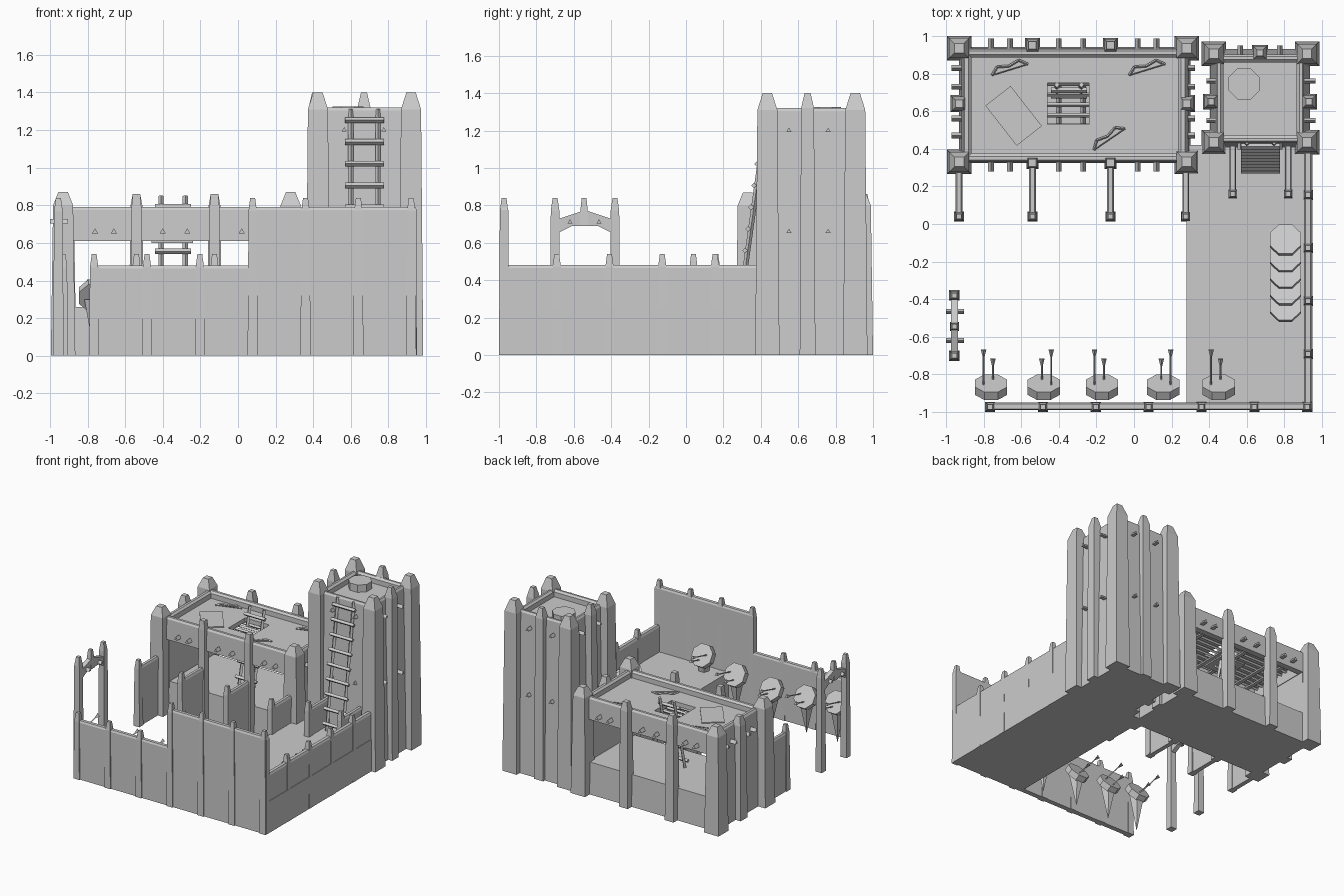
import bpy, bmesh, math
from mathutils import Vector, Matrix

if "Cube" in bpy.data.objects:
    bpy.data.objects.remove(bpy.data.objects["Cube"])


def finish(name, bm):
    bmesh.ops.recalc_face_normals(bm, faces=bm.faces)
    me = bpy.data.meshes.new(name)
    bm.to_mesh(me)
    bm.free()
    ob = bpy.data.objects.new(name, me)
    bpy.context.collection.objects.link(ob)
    return ob


def loft(name, cx, cy, sections):
    """Rectangular rings (z, half x, half y) joined and capped."""
    bm = bmesh.new()
    rings = [[bm.verts.new((cx + sx * hx, cy + sy * hy, z))
              for sx, sy in ((-1, -1), (1, -1), (1, 1), (-1, 1))] for z, hx, hy in sections]
    for a, b in zip(rings, rings[1:]):
        for i in range(4):
            j = (i + 1) % 4
            bm.faces.new((a[i], a[j], b[j], b[i]))
    bm.faces.new(rings[0][::-1])
    bm.faces.new(rings[-1])
    return finish(name, bm)


def pillar(name, x, y, h, w, tip=0.02, z0=0.0, shoulder=0.07):
    return loft(name, x, y, [(z0, w, w), (h - shoulder, w * 0.82, w * 0.82), (h, tip, tip)])


def wall(name, x0, x1, y0, y1, h, z0=0.0):
    hx, hy = (x1 - x0) / 2, (y1 - y0) / 2
    return loft(name, (x0 + x1) / 2, (y0 + y1) / 2,
                [(z0, hx, hy), (h - 0.015, hx, hy), (h, hx - 0.007, hy - 0.007)])


def rod(name, a, b, r, sides=4, r2=None):
    a, b = Vector(a), Vector(b)
    d = b - a
    bm = bmesh.new()
    bmesh.ops.create_cone(bm, cap_ends=True, segments=sides, radius1=r,
                          radius2=r if r2 is None else r2, depth=d.length,
                          matrix=Matrix.Translation((a + b) / 2) @ d.to_track_quat('Z', 'Y').to_matrix().to_4x4())
    return finish(name, bm)


def disc(name, c, r, t, tilt):
    bm = bmesh.new()
    bmesh.ops.create_cone(bm, cap_ends=True, segments=8, radius1=r, radius2=r, depth=t,
                          matrix=Matrix.Translation(c) @ Matrix.Rotation(tilt, 4, 'X')
                          @ Matrix.Rotation(math.pi / 8, 4, 'Z'))
    return finish(name, bm)


def ladder(name, xs, bottom, top, n, over):
    for x in xs:
        rod(name + "_rail", (x, *bottom), (x, *top), 0.014)
    for i in range(n):
        f = (i + 0.5) / n
        y, z = (bottom[k] + (top[k] - bottom[k]) * f for k in (0, 1))
        rod(name + "_rung", (xs[0] - over, y - 0.015, z), (xs[1] + over, y - 0.015, z), 0.015)


# raised floors
loft("house_floor", -0.315, 0.64, [(0, 0.585, 0.3), (0.26, 0.575, 0.29)])
loft("yard_floor", 0.615, -0.27, [(0, 0.335, 0.69), (0.26, 0.335, 0.69)])

# house side walls
for x in (-0.895, 0.265):
    loft("house_side_wall", x, 0.64, [(0, 0.035, 0.3), (0.62, 0.025, 0.29)])

# lintel band, roof and parapet in one piece, with hatch opening
roof = loft("house_roof", -0.315, 0.63, [
    (0.70, 0.55, 0.25), (0.61, 0.55, 0.255), (0.61, 0.605, 0.305), (0.775, 0.595, 0.3),
    (0.79, 0.585, 0.29), (0.79, 0.565, 0.27), (0.775, 0.55, 0.255), (0.735, 0.55, 0.255)])
cutter = loft("hatch_cutter", -0.35, 0.64, [(0.65, 0.11, 0.11), (0.78, 0.11, 0.11)])
cutter.hide_render = True
cutter.hide_set(True)
cut = roof.modifiers.new("hatch", 'BOOLEAN')
cut.operation = 'DIFFERENCE'
cut.solver = 'EXACT'
cut.object = cutter
loft("hatch_panel", -0.35, 0.64, [(0.60, 0.11, 0.11), (0.612, 0.11, 0.11)])
ladder("house_ladder", (-0.41, -0.28), (0.60, 0.26), (0.74, 0.85), 5, 0.03)

# house pillars
for x in (-0.93, 0.28):
    for y in (0.33, 0.935):
        pillar("house_corner", x, y, 0.87, 0.065, 0.025)
    pillar("house_side_pillar", x, 0.64, 0.84, 0.045)
for x in (-0.54, -0.125):
    pillar("house_back_pillar", x, 0.95, 0.86, 0.04)
    pillar("house_front_pillar", x, 0.325, 0.86, 0.032)

# roof beams poking through the house walls
for x in (-0.76, -0.66, -0.40, -0.27, 0.02, 0.12):
    rod("roof_beam", (x, 0.28, 0.66), (x, 0.985, 0.66), 0.018, 3)
for y in (0.47, 0.56, 0.73, 0.83):
    for x0, x1 in ((-0.97, -0.88), (0.24, 0.325)):
        rod("side_beam", (x0, y, 0.66), (x1, y, 0.66), 0.018, 3)
for i in range(9):
    y = 0.41 + i * 0.056
    rod("ceiling_pole", (-0.88, y, 0.69), (0.25, y, 0.69), 0.012)

# stall dividers in front of the house
for x in (-0.93, -0.54, -0.125, 0.275):
    wall("stall_wall", x - 0.018, x + 0.018, 0.04, 0.36, 0.48)
    pillar("stall_post", x, 0.04, 0.54, 0.026, 0.013)

# tower with recessed top
loft("tower", 0.67, 0.665, [(0, 0.265, 0.265), (1.305, 0.235, 0.235), (1.32, 0.225, 0.225),
                            (1.32, 0.21, 0.21), (1.305, 0.195, 0.195), (1.265, 0.195, 0.195)])
for x in (0.425, 0.92):
    for y in (0.435, 0.905):
        pillar("tower_corner", x, y, 1.40, 0.065, 0.025, shoulder=0.09)
for x, y in ((0.41, 0.65), (0.93, 0.65), (0.67, 0.91)):
    pillar("tower_mid_pillar", x, y, 1.40, 0.042, 0.016, shoulder=0.08)
for z in (0.66, 1.20):
    for o in (-0.11, 0.10):
        rod("tower_beam", (0.385, 0.66 + o, z), (0.965, 0.66 + o, z), 0.016, 3)
        rod("tower_beam", (0.675 + o, 0.395, z), (0.675 + o, 0.95, z), 0.016, 3)
ladder("tower_ladder", (0.60, 0.745), (0.29, 0.27), (0.435, 1.31), 9, 0.03)
disc("tower_seat", (0.585, 0.745, 1.295), 0.09, 0.06, 0)

# ladder side walls
for x in (0.525, 0.82):
    wall("ladder_wall", x - 0.018, x + 0.018, 0.16, 0.45, 0.48)
    pillar("ladder_post", x, 0.16, 0.54, 0.026, 0.013)

# outer walls
wall("front_wall_low", -0.78, 0.08, -0.99, -0.95, 0.48)
wall("front_wall_tall", 0.06, 0.95, -0.99, -0.95, 0.79)
wall("right_wall", 0.905, 0.945, -0.97, 0.43, 0.48)
for i in range(7):
    pillar("front_post", -0.765 + i * 0.281, -0.973, 0.54 if i < 3 else 0.84, 0.027, 0.013)
for i in range(1, 5):
    pillar("right_post", 0.925, -0.973 + i * 0.282, 0.54, 0.027, 0.013)

# gate with pitched lintel
for y in (-0.70, -0.38):
    pillar("gate_post", -0.955, y, 0.84, 0.028, 0.013)
bm = bmesh.new()
f = bm.faces.new([bm.verts.new((-0.973, y, z)) for y, z in (
    (-0.69, 0.65), (-0.61, 0.69), (-0.47, 0.69), (-0.39, 0.65), (-0.39, 0.725), (-0.54, 0.775), (-0.69, 0.725))])
ext = bmesh.ops.extrude_face_region(bm, geom=[f])
bmesh.ops.translate(bm, vec=(0.036, 0, 0), verts=[v for v in ext['geom'] if isinstance(v, bmesh.types.BMVert)])
finish("gate_lintel", bm)
pillar("gate_finial", -0.955, -0.545, 0.84, 0.024, 0.013, 0.69)
for y in (-0.62, -0.465):
    rod("gate_beam", (-1.0, y, 0.71), (-0.905, y, 0.71), 0.016, 3)

# targets on spiked stands, each holding two arrows
tilt = -math.radians(57)
n = Vector((0, math.sin(-tilt), math.cos(tilt)))
for k, (x, z) in enumerate(((-0.76, 0.32), (-0.48, 0.29), (-0.17, 0.27), (0.155, 0.30), (0.45, 0.38))):
    c = Vector((x, -0.868, z))
    disc("target", c, 0.093, 0.05, tilt)
    rod("target_stand", (x, -0.875, max(0, z - 0.32)), (x, -0.875, z - 0.02), 0.002, 5, 0.06)
    s = 1 if k % 2 == 0 else -1
    for ox, oz, ln in ((-0.04 * s, 0.02, 0.19), (0.01 * s, -0.03, 0.14)):
        a = c + Vector((ox, 0, oz))
        d = Vector((0, 0.97, 0.25)).normalized()
        b = a + d * ln
        rod("arrow_shaft", a, b, 0.005)
        rod("arrow_fletching", b - d * 0.03, b + d * 0.015, 0.004, 3, 0.017)

# spare target discs lying overlapped in the yard
for i in range(5):
    disc("spare_disc", (0.805, -0.085 - i * 0.088, 0.31), 0.09, 0.03, math.radians(-20))

# rug and bows lying on the roof
rug = loft("roof_rug", 0, 0, [(0, 0.085, 0.135), (0.008, 0.085, 0.135)])
rug.location = (-0.64, 0.575, 0.735)
rug.rotation_euler = (0, 0, math.radians(38))
for x, y, rot in ((-0.66, 0.82, 0.3), (0.07, 0.82, 0.3), (-0.13, 0.45, 0.6)):
    pts = [Vector((x, y, 0.745)) + Matrix.Rotation(rot, 3, 'Z') @ Vector((u, v, 0)) for u, v in
           ((-0.10, 0.0), (-0.06, 0.035), (0, 0.02), (0.06, 0.035), (0.10, 0.0))]
    for a, b in zip(pts, pts[1:]):
        rod("bow_limb", a, b, 0.007)
    rod("bow_string", pts[0], pts[-1], 0.003)
